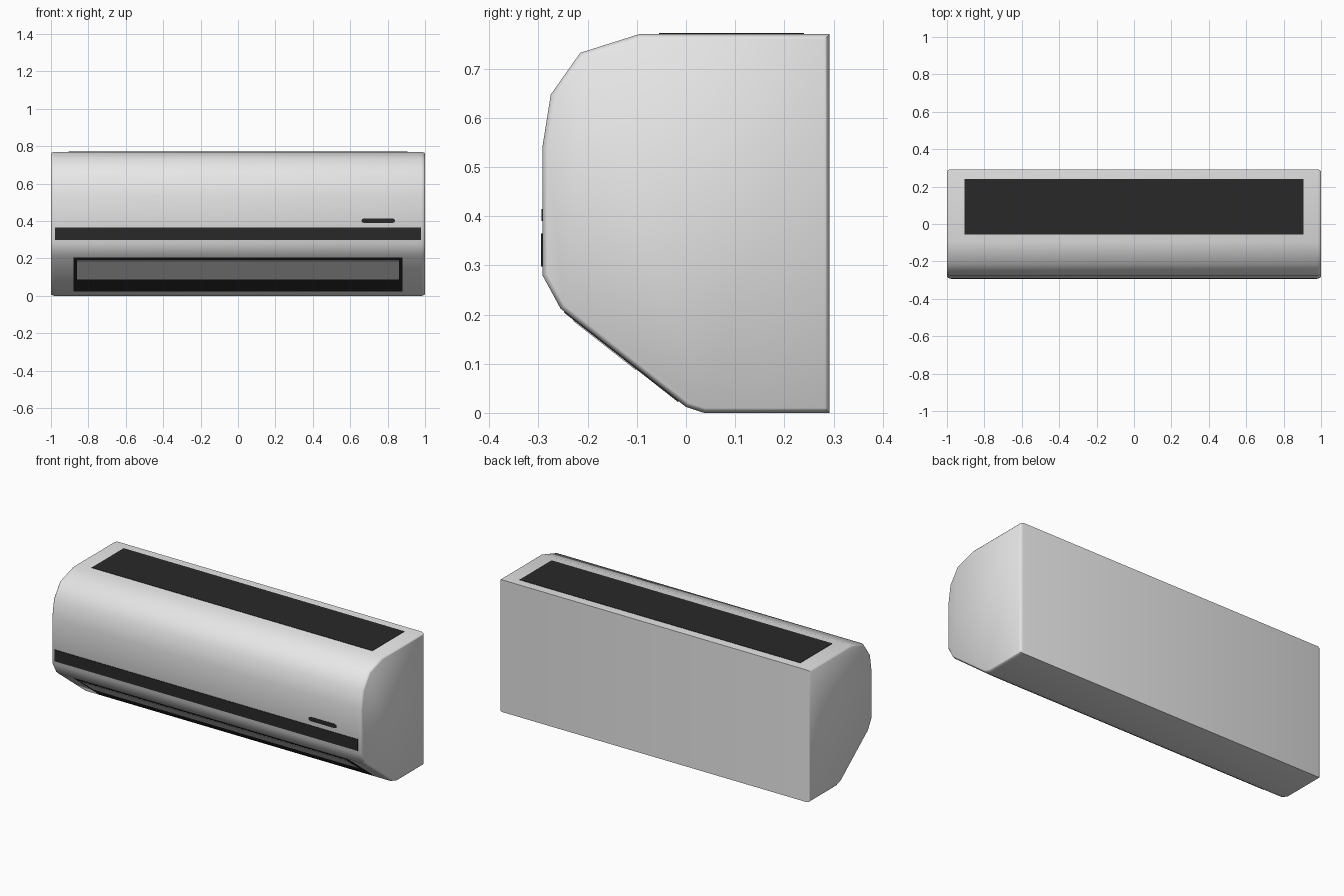
import bpy, bmesh, math
from mathutils import Vector, Matrix

old = bpy.data.objects.get("Cube")
if old:
    bpy.data.objects.remove(old, do_unlink=True)


def material(name, rgb):
    m = bpy.data.materials.new(name)
    m.use_nodes = True
    m.diffuse_color = (*rgb, 1)
    bsdf = next(n for n in m.node_tree.nodes if n.type == 'BSDF_PRINCIPLED')
    bsdf.inputs["Base Color"].default_value = (*rgb, 1)
    return m


white = material("white_plastic", (0.8, 0.8, 0.8))
dark = material("dark_grille", (0.022, 0.022, 0.022))


def make_object(name, bm, mat):
    bmesh.ops.recalc_face_normals(bm, faces=bm.faces)
    mesh = bpy.data.meshes.new(name)
    bm.to_mesh(mesh)
    bm.free()
    mesh.materials.append(mat)
    ob = bpy.data.objects.new(name, mesh)
    bpy.context.collection.objects.link(ob)
    return ob


def inset(points, d):
    """Move every edge of a closed convex profile inward by d."""
    c = sum(points, Vector((0, 0))) / len(points)
    out = []
    for i, p in enumerate(points):
        normals = []
        for a, b in ((points[i - 1], p), (p, points[(i + 1) % len(points)])):
            e = (b - a).normalized()
            n = Vector((-e.y, e.x))
            normals.append(n if n.dot(c - p) > 0 else -n)
        s = normals[0] + normals[1]
        out.append(p + s * (2 * d / s.length_squared))
    return out


def plate(name, outline, origin, tilt, mat, thick=0.003):
    """Thin plate: outline in (x, v); v runs up the surface, tilted about x."""
    bm = bmesh.new()
    base = bm.faces.new([bm.verts.new((x, v, 0)) for x, v in outline])
    grown = bmesh.ops.extrude_face_region(bm, geom=[base])["geom"]
    tops = [g for g in grown if isinstance(g, bmesh.types.BMVert)]
    bmesh.ops.translate(bm, verts=tops, vec=(0, 0, thick))
    bm.transform(Matrix.Translation(origin) @ Matrix.Rotation(tilt, 4, 'X'))
    return make_object(name, bm, mat)


def rect(w, v0, v1):
    return [(-w, v0), (w, v0), (w, v1), (-w, v1)]


# Casing: side profile (y, z) lofted along x with softened ends
profile = [Vector(p) for p in (
    (0.292, 0), (0.292, 0.77), (-0.095, 0.77), (-0.215, 0.732),
    (-0.275, 0.647), (-0.292, 0.54), (-0.292, 0.28), (-0.255, 0.212),
    (0.0, 0.012), (0.037, 0))]
ends = [(1, 0.01), (0.995, 0.004), (0.982, 0)]
stations = [(-x, d) for x, d in ends] + [(x, d) for x, d in reversed(ends)]
bm = bmesh.new()
rings = [[bm.verts.new((x, p.x, p.y)) for p in inset(profile, d)]
         for x, d in stations]
for r, s in zip(rings, rings[1:]):
    for i in range(len(r)):
        bm.faces.new((r[i - 1], r[i], s[i], s[i - 1]))
bm.faces.new(rings[0])
bm.faces.new(rings[-1])
casing = make_object("casing", bm, white)
bpy.context.view_layer.objects.active = casing
casing.select_set(True)
bpy.ops.object.shade_smooth_by_angle(angle=math.radians(50))
casing.select_set(False)

# Air intake on the top
plate("top_intake", rect(0.905, -0.055, 0.24), (0, 0, 0.769), 0, dark)

# Dark band and small display on the front
upright = math.pi / 2
plate("front_band", rect(0.978, 0.298, 0.365), (0, -0.291, 0), upright, dark, 0.004)
pill = [(0.75 + side * (0.078 + 0.012 * math.cos(a)), 0.402 + side * 0.012 * math.sin(a))
        for side in (1, -1) for a in (-math.pi / 2, -math.pi / 4, 0, math.pi / 4, math.pi / 2)]
plate("display", pill, (0, -0.291, 0), upright, dark)

# Air outlet and its flap on the lower slope
upper, lower = profile[7], profile[8]
slope = upper - lower
tilt = math.pi - math.atan2(slope.y, -slope.x)
length = slope.length


def on_slope(z):
    return (z - lower.y) / slope.y * length


def slope_plate(name, w, z0, z1, lift, mat):
    n = Vector((0, -slope.y, slope.x)).normalized()
    origin = Vector((0, lower.x, lower.y)) + n * lift
    return plate(name, rect(w, on_slope(z0), on_slope(z1)), origin, tilt, mat)


slope_plate("air_outlet", 0.88, 0.024, 0.206, -0.001, dark)
slope_plate("outlet_flap", 0.86, 0.09, 0.19, 0.001, white)
